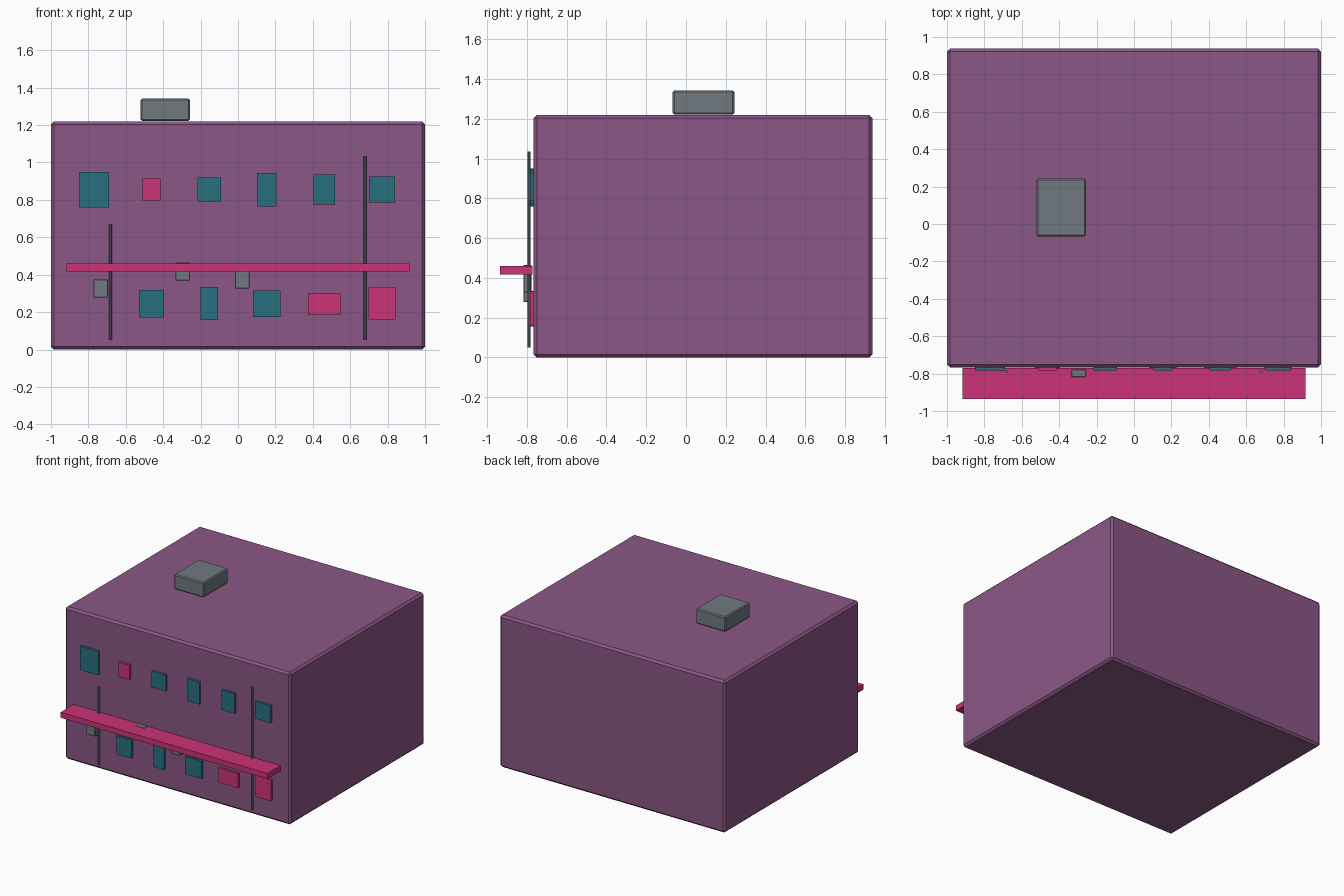
import bpy
import bmesh
from mathutils import Vector

default_cube = bpy.data.objects.get("Cube")
if default_cube:
    bpy.data.objects.remove(default_cube, do_unlink=True)


def make_material(name, rgb):
    material = bpy.data.materials.new(name)
    material.use_nodes = True
    colour = (*rgb, 1.0)
    material.diffuse_color = colour
    shader = next(n for n in material.node_tree.nodes if n.type == "BSDF_PRINCIPLED")
    shader.inputs["Base Color"].default_value = colour
    shader.inputs["Roughness"].default_value = 0.8
    return material


purple = make_material("purple wall", (0.258, 0.095, 0.238))
pink = make_material("bright pink", (0.604, 0.033, 0.184))
teal = make_material("teal glass", (0.022, 0.162, 0.212))
grey = make_material("metal grey", (0.162, 0.195, 0.216))


def add_object(name, bm, material):
    mesh = bpy.data.meshes.new(name)
    bm.to_mesh(mesh)
    bm.free()
    mesh.materials.append(material)
    obj = bpy.data.objects.new(name, mesh)
    bpy.context.collection.objects.link(obj)
    return obj


def add_box(name, low, high, material, bevel=0.0):
    """Box between two corners, with an optional flat chamfer."""
    low, high = Vector(low), Vector(high)
    bm = bmesh.new()
    bmesh.ops.create_cube(bm, size=1)
    bmesh.ops.scale(bm, vec=high - low, verts=bm.verts)
    bmesh.ops.translate(bm, vec=(low + high) / 2, verts=bm.verts)
    obj = add_object(name, bm, material)
    if bevel:
        chamfer = obj.modifiers.new("chamfer", "BEVEL")
        chamfer.width = bevel
        chamfer.segments = 1
    return obj


def add_pipe(name, x, bottom, top):
    bm = bmesh.new()
    bmesh.ops.create_cone(bm, cap_ends=True, segments=8, radius1=0.008,
                          radius2=0.008, depth=top - bottom)
    bmesh.ops.translate(bm, vec=(x, WALL - 0.024, (top + bottom) / 2), verts=bm.verts)
    return add_object(name, bm, grey)


WALL = -0.766

# Main block and roof unit
add_box("building_body", (-1, WALL, 0), (1, 0.937, 1.22), purple, 0.016)
add_box("roof_unit", (-0.52, -0.067, 1.222), (-0.257, 0.243, 1.342), grey, 0.008)

# Window rows: None leaves a bay empty, otherwise (width, height, material)
upper_row = [(0.16, 0.19, teal), (0.096, 0.118, pink), (0.125, 0.13, teal),
             (0.104, 0.18, teal), (0.115, 0.16, teal), (0.137, 0.138, teal)]
lower_row = [None, (0.133, 0.146, teal), (0.092, 0.177, teal),
             (0.147, 0.14, teal), (0.173, 0.116, pink), (0.144, 0.171, pink)]
for row_name, z, row in (("upper", 0.855, upper_row), ("lower", 0.245, lower_row)):
    for bay, window in enumerate(row):
        if window is None:
            continue
        width, height, material = window
        x = (bay - 2.5) * 0.308
        add_box(f"{row_name}_window_{bay + 1}",
                (x - width / 2, WALL - 0.018, z - height / 2),
                (x + width / 2, WALL + 0.004, z + height / 2), material)

# Awning across the front
add_box("awning", (-0.917, -0.936, 0.417), (0.917, WALL - 0.005, 0.461), pink)

# Small wall boxes
for i, (x, z) in enumerate([(-0.734, 0.326), (-0.296, 0.417), (0.022, 0.374)]):
    add_box(f"wall_box_{i + 1}", (x - 0.039, WALL - 0.052, z - 0.048),
            (x + 0.039, WALL - 0.012, z + 0.048), grey, 0.003)

# Drain pipes
add_pipe("right_pipe", -0.681, 0.05, 0.67)
add_pipe("left_pipe", 0.679, 0.05, 1.035)
